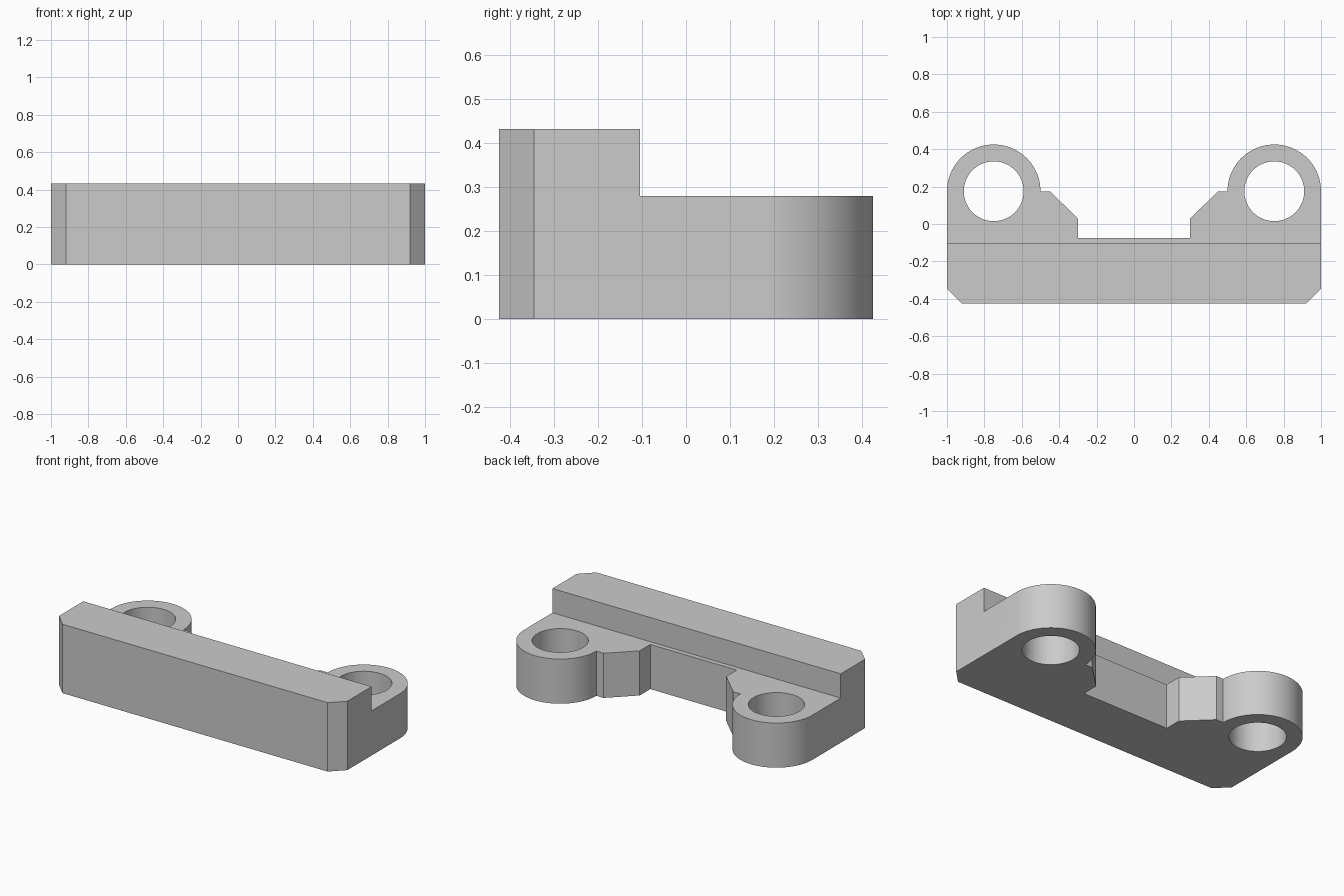
import bpy, bmesh
from math import cos, sin, pi, radians

cube = bpy.data.objects.get("Cube")
if cube:
    bpy.data.objects.remove(cube, do_unlink=True)

HEIGHT, STEP_Z, STEP_Y = 0.432, 0.28, -0.105
LUG_X, LUG_Y, LUG_R, HOLE_R = 0.75, 0.175, 0.25, 0.16

grey = bpy.data.materials.new("light_grey")
grey.use_nodes = True
colour = (0.6, 0.6, 0.6, 1)
grey.diffuse_color = colour
grey.node_tree.nodes["Principled BSDF"].inputs["Base Color"].default_value = colour


def arc(cx, cy, r, turn, steps):
    return [(cx + r * cos(turn * i / steps), cy + r * sin(turn * i / steps))
            for i in range(steps + 1)]


def prism(name, outline, z0, z1):
    """Extrude a counter-clockwise outline from z0 to z1."""
    bm = bmesh.new()
    face = bm.faces.new([bm.verts.new((x, y, z0)) for x, y in outline])
    top = bmesh.ops.extrude_face_region(bm, geom=[face])["geom"]
    verts = [v for v in top if isinstance(v, bmesh.types.BMVert)]
    bmesh.ops.translate(bm, verts=verts, vec=(0, 0, z1 - z0))
    bmesh.ops.recalc_face_normals(bm, faces=bm.faces)
    mesh = bpy.data.meshes.new(name)
    bm.to_mesh(mesh)
    bm.free()
    mesh.materials.append(grey)
    obj = bpy.data.objects.new(name, mesh)
    bpy.context.collection.objects.link(obj)
    return obj


# Mirrored outline: chamfered front corner, round lug, sloped inner notch
half = [(0.92, -0.425), (1, -0.345)]
half += arc(LUG_X, LUG_Y, LUG_R, pi, 48)
half += [(0.45, LUG_Y), (0.3, 0.03), (0.3, -0.075)]
outline = half + [(-x, y) for x, y in reversed(half)]
bracket = prism("bracket_body", outline, 0, HEIGHT)

# Cutters: the step behind the front rail and the two lug holes
step = [(-1.2, STEP_Y), (1.2, STEP_Y), (1.2, 0.6), (-1.2, 0.6)]
cutters = [prism("step_cutter", step, STEP_Z, 0.6)]
for side, name in ((-1, "right"), (1, "left")):
    circle = arc(side * LUG_X, LUG_Y, HOLE_R, 2 * pi, 64)[:-1]
    cutters.append(prism(name + "_hole_cutter", circle, -0.1, 0.6))

bpy.ops.object.select_all(action="DESELECT")
bracket.select_set(True)
bpy.context.view_layer.objects.active = bracket
for cutter in cutters:
    cutter.hide_render = True
    mod = bracket.modifiers.new(cutter.name, "BOOLEAN")
    mod.operation = "DIFFERENCE"
    mod.solver = "EXACT"
    mod.object = cutter
    bpy.ops.object.modifier_apply(modifier=mod.name)
    bpy.data.objects.remove(cutter, do_unlink=True)

bpy.ops.object.shade_smooth_by_angle(angle=radians(30))
